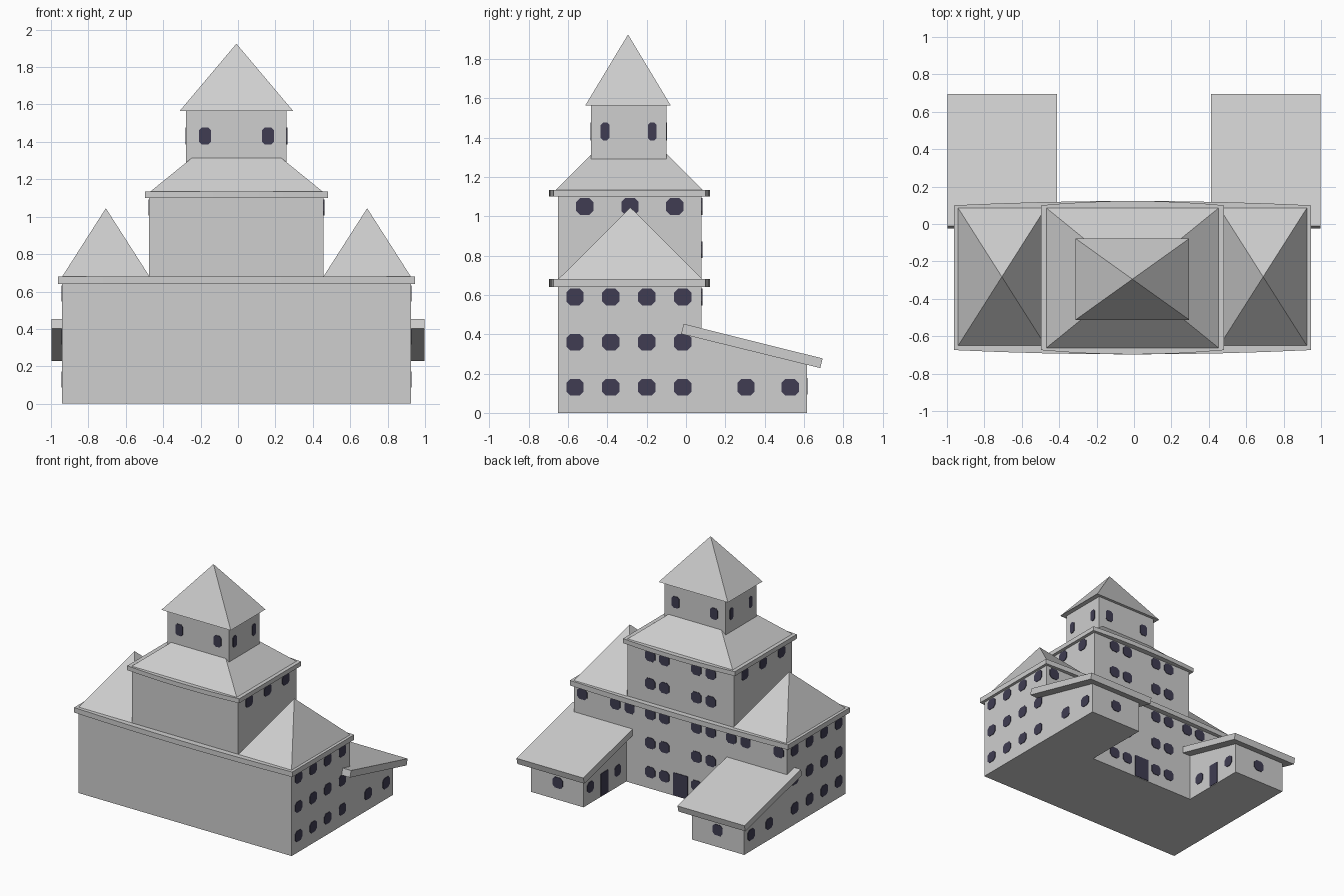
import bpy, bmesh, math
from mathutils import Vector

if "Cube" in bpy.data.objects:
    bpy.data.objects.remove(bpy.data.objects["Cube"])

def material(name, rgb):
    m = bpy.data.materials.new(name)
    m.diffuse_color = (*rgb, 1)
    m.use_nodes = True
    m.node_tree.nodes["Principled BSDF"].inputs["Base Color"].default_value = m.diffuse_color
    return m

STONE = material("light grey", (0.62, 0.62, 0.62))
GLASS = material("dark window", (0.05, 0.046, 0.085))
CX, CY = -0.008, -0.287      # centre of the main building

def finish(name, bm, mat):
    bmesh.ops.recalc_face_normals(bm, faces=bm.faces)
    me = bpy.data.meshes.new(name)
    bm.to_mesh(me)
    bm.free()
    me.materials.append(mat)
    ob = bpy.data.objects.new(name, me)
    bpy.context.collection.objects.link(ob)
    return ob

def extrude(bm, pts, vec):
    """Add a closed prism: polygon pts swept along vec."""
    face = bm.faces.new([bm.verts.new(p) for p in pts])
    ext = bmesh.ops.extrude_face_region(bm, geom=[face], use_keep_orig=True)
    moved = [g for g in ext["geom"] if isinstance(g, bmesh.types.BMVert)]
    bmesh.ops.translate(bm, verts=moved, vec=Vector(vec))

def prism(name, pts, vec, mat=STONE):
    bm = bmesh.new()
    extrude(bm, pts, vec)
    return finish(name, bm, mat)

def block(name, x0, x1, y0, y1, z0, z1):
    return prism(name, [(x0, y0, z0), (x1, y0, z0), (x1, y1, z0), (x0, y1, z0)], (0, 0, z1 - z0))

def pyramid(name, x0, x1, y0, y1, z0, z1):
    bm = bmesh.new()
    base = [bm.verts.new(p) for p in ((x0, y0, z0), (x1, y0, z0), (x1, y1, z0), (x0, y1, z0))]
    top = bm.verts.new(((x0 + x1) / 2, (y0 + y1) / 2, z1))
    bm.faces.new(base)
    for i in range(4):
        bm.faces.new((base[i], base[(i + 1) % 4], top))
    return finish(name, bm, STONE)

def eave(name, hx, z0, z1):
    """Cornice slab whose long sides bow outwards slightly."""
    n = 8
    side = [(-1 + 2 * i / n) for i in range(n + 1)]
    bow = lambda t: 0.387 + 0.023 * (1 - t * t)
    pts = [(CX + hx * t, CY - bow(t), z0) for t in side]
    pts += [(CX - hx * t, CY + bow(t), z0) for t in side]
    return prism(name, pts, (0, 0, z1 - z0))

# Main hall, upper hall and lookout tower
block("main_hall", -0.94, 0.925, -0.65, 0.08, 0, 0.64)
eave("main_eave", 0.955, 0.64, 0.68)
block("upper_hall", -0.475, 0.457, -0.65, 0.08, 0.68, 1.10)
eave("upper_eave", 0.49, 1.10, 1.135)
pyramid("upper_roof", -0.468, 0.452, -0.662, 0.085, 1.135, 1.508)
block("tower", -0.277, 0.258, -0.483, -0.1, 1.25, 1.565)
pyramid("tower_roof", -0.312, 0.295, -0.512, -0.078, 1.565, 1.925)

# Mirrored side roofs and rear wings
for side, s in (("left", -1), ("right", 1)):
    X = lambda d: CX + s * d
    pyramid(side + "_side_roof", X(0.465), X(0.932), -0.65, 0.085, 0.68, 1.045)
    prism(side + "_wing", [(X(0.475), 0.08, 0), (X(0.475), 0.615, 0),
                           (X(0.475), 0.615, 0.245), (X(0.475), 0.08, 0.378)], (s * 0.4575, 0, 0))
    prism(side + "_wing_roof", [(s * 0.412, -0.025, 0.402), (s * 0.412, 0.683, 0.228),
                                (s * 0.412, 0.695, 0.277), (s * 0.412, -0.012, 0.453)], (s * 0.586, 0, 0))

# Windows and doors: thin chamfered plates set on the walls
panes = bmesh.new()

def pane(centre, normal, w, h, chamfer=0.02):
    n = Vector(normal)
    u = Vector((0, 0, 1)).cross(n)
    up = Vector((0, 0, 1))
    a, b, c = w / 2, h / 2, chamfer
    outline = ((-a + c, -b), (a - c, -b), (a, -b + c), (a, b - c),
               (a - c, b), (-a + c, b), (-a, b - c), (-a, -b + c))
    extrude(panes, [Vector(centre) - n * 0.003 + u * p + up * q for p, q in outline], n * 0.007)

W, H = 0.088, 0.085
rows = (0.13, 0.36, 0.59)
for s in (-1, 1):
    X = lambda d: CX + s * d
    out = (s, 0, 0)
    # Outer side walls
    for z in rows:
        for y in (-0.565, -0.383, -0.2, -0.017):
            pane((X(0.9325), y, z), out, W, H)
    for y in (0.305, 0.53):
        pane((X(0.9325), y, 0.13), out, W, H)
    for y in (-0.515, -0.285, -0.057):
        pane((X(0.466), y, 1.05), out, W, H)
    # Back walls
    for z in rows + (0.83, 1.05):
        for d in (0.14, 0.265):
            pane((X(d), 0.08, z), (0, 1, 0), W, H)
    for d in (0.445, 0.57, 0.86):
        pane((X(d), 0.08, 0.59), (0, 1, 0), W, H)
    # Wing end and inner courtyard wall
    pane((X(0.7), 0.615, 0.135), (0, 1, 0), W, H)
    for y in (0.19, 0.53):
        pane((X(0.475), y, 0.13), (-s, 0, 0), 0.08, H)
    pane((X(0.475), 0.355, 0.094), (-s, 0, 0), 0.09, 0.18, 0.004)
    # Tower
    for y in (-0.412, -0.172):
        pane((X(0.2675), y, 1.432), out, 0.045, 0.09, 0.012)
    for y, d in ((-0.483, -1), (-0.1, 1)):
        pane((X(0.168), y, 1.432), (0, d, 0), 0.064, 0.09, 0.014)
pane((CX, 0.08, 0.094), (0, 1, 0), 0.13, 0.18, 0.004)
finish("windows_and_doors", panes, GLASS)
